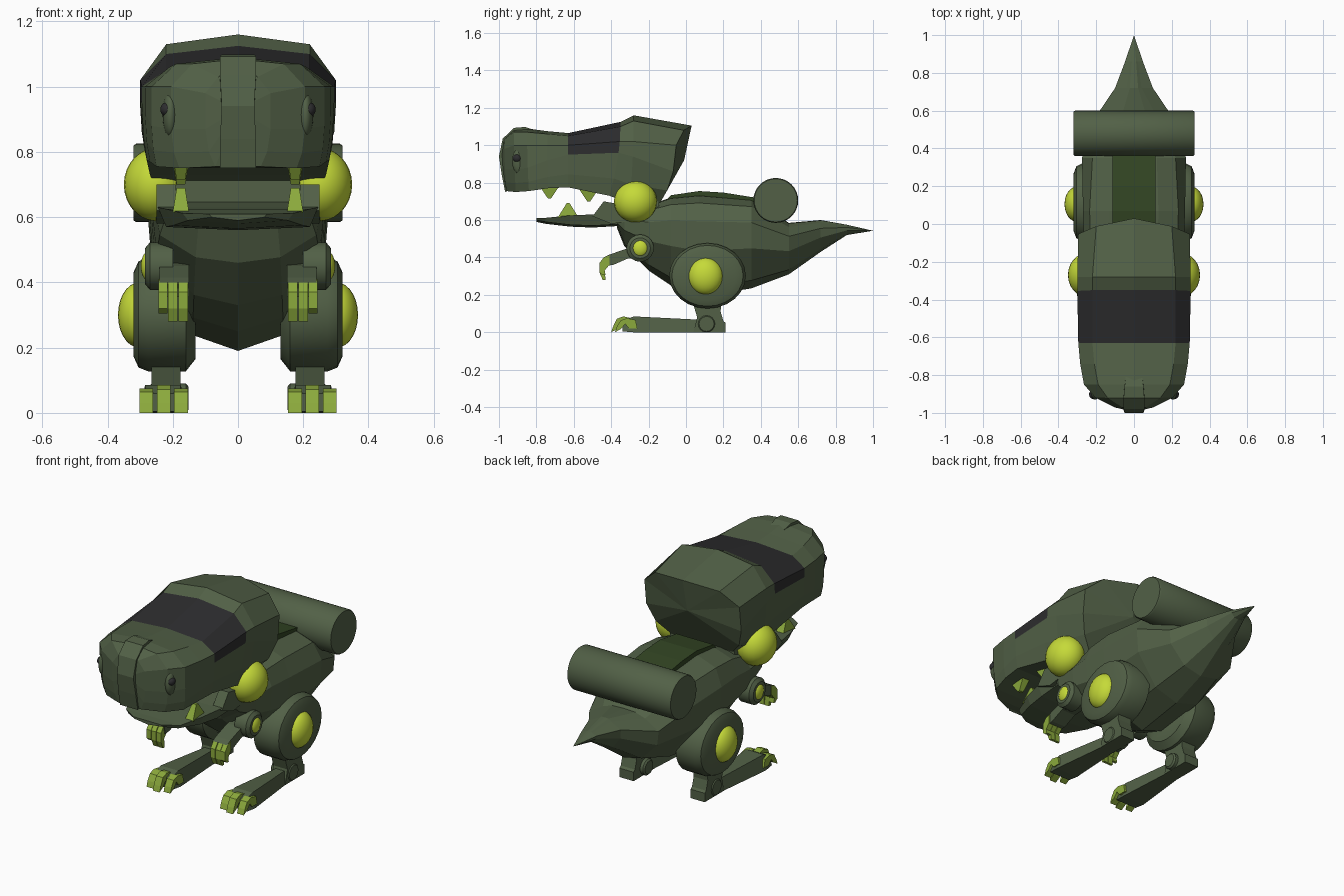
import bpy, bmesh
from math import sin, cos, pi
from mathutils import Matrix

if "Cube" in bpy.data.objects:
    bpy.data.objects.remove(bpy.data.objects["Cube"])

COLORS = {"olive": (.084, .118, .062), "yellow": (.56, .70, .04), "claw": (.26, .40, .045),
          "dark": (.026, .026, .028), "moss": (.032, .06, .017)}
MATS = {}
for key, c in COLORS.items():
    MATS[key] = bpy.data.materials.new(key)
    MATS[key].diffuse_color = (*c, 1)


def finish(name, bm, mat, mirror=False, smooth=False):
    bmesh.ops.recalc_face_normals(bm, faces=bm.faces[:])
    me = bpy.data.meshes.new(name)
    bm.to_mesh(me)
    bm.free()
    me.materials.append(MATS[mat])
    ob = bpy.data.objects.new(name, me)
    bpy.context.collection.objects.link(ob)
    if mirror:
        ob.modifiers.new("mirror", 'MIRROR').use_mirror_merge = False
    if smooth:
        bpy.ops.object.select_all(action='DESELECT')
        ob.select_set(True)
        bpy.context.view_layer.objects.active = ob
        bpy.ops.object.shade_smooth_by_angle(angle=0.6)
    return ob


def skin(rings, tips=(None, None)):
    """Join closed rings of points; ends are flat, or fans to a tip point."""
    bm = bmesh.new()
    rows = [[bm.verts.new(p) for p in r] for r in rings]
    n = len(rows[0])
    for a, b in zip(rows, rows[1:]):
        for i in range(n):
            bm.faces.new((a[i], a[(i + 1) % n], b[(i + 1) % n], b[i]))
    for row, tip in ((rows[0], tips[0]), (rows[-1], tips[1])):
        if tip:
            t = bm.verts.new(tip)
            for i in range(n):
                bm.faces.new((row[i], row[(i + 1) % n], t))
        else:
            bm.faces.new(row)
    return bm


def both(half):
    """Right half section, top centre to bottom centre, made into a full ring."""
    return half + [(-x, y, z) for x, y, z in half[-2:0:-1]]


def prism(name, profile, x0, x1, mat="olive", mirror=True):
    return finish(name, skin([[(x, y, z) for y, z in profile] for x in (x0, x1)]), mat, mirror)


def lathe(name, y, z, profile, ry=1, rz=1, mat="olive", mirror=True, seg=24):
    rings = [[(x, y + r * ry * cos(2 * pi * i / seg), z + r * rz * sin(2 * pi * i / seg))
              for i in range(seg)] for x, r in profile]
    return finish(name, skin(rings), mat, mirror, True)


def ball(name, pos, radii, mat):
    bm = bmesh.new()
    bmesh.ops.create_uvsphere(bm, u_segments=24, v_segments=14, radius=1,
                              matrix=Matrix.Translation(pos) @ Matrix.Diagonal((*radii, 1)))
    return finish(name, bm, mat, True, True)


# Head: y top, y bottom, z top, shoulder, upper, mid, bottom, half widths top, mid, bottom
HEAD = [(-.972, -.96, 1.04, 1.03, .98, .87, .755, .06, .10, .07),
        (-.92, -.91, 1.085, 1.07, 1.0, .87, .75, .14, .205, .18),
        (-.85, -.84, 1.09, 1.07, 1.0, .88, .755, .19, .265, .25),
        (-.74, -.74, 1.075, 1.06, 1.0, .92, .77, .21, .285, .27),
        (-.63, -.63, 1.065, 1.05, 1.0, .95, .775, .22, .295, .28),
        (-.35, -.41, 1.125, 1.10, 1.02, .96, .73, .22, .30, .27),
        (-.28, -.30, 1.16, 1.13, 1.02, .94, .69, .22, .30, .25),
        (.03, -.14, 1.105, 1.08, 1.0, .86, .69, .20, .295, .19)]
rings = []
for yt, yb, zt, zs, zu, zm, zb, wt, w, wb in HEAD:
    bow = 1.1 if yt > 0 else 0
    half = []
    for x, z in ((0, zt), (wt, zs), (w, zu), (w, zm), (w * .65 + wb * .35, zm * .4 + zb * .6), (wb, zb), (0, zb)):
        t = (zt - z) / (zt - zb)
        half.append((x, yt + (yb - yt) * t * t - bow * x * x * (1 - t), z))
    rings.append(both(half))
head = finish("head", skin(rings, ((0, -.995, .93), (0, -.01, .92))), "olive")
head.data.materials.append(MATS["dark"])
for f in head.data.polygons:            # dark visor band across the brow
    c = f.center
    if -.6 < c.y < -.4 and c.z > .95:
        f.material_index = 1

# Nose ridge and eyes
NOSE = [(-.78, 1.07, .04), (-.86, 1.098, .05), (-.92, 1.093, .055), (-.98, 1.035, .055),
        (-1, .94, .05), (-.985, .84, .055), (-.967, .75, .055)]
finish("nose_ridge", skin([[(-w, y, z), (w, y, z), (w, y * .8 - .14, z * .7 + .25), (-w, y * .8 - .14, z * .7 + .25)]
                           for y, z, w in NOSE]), "olive")
ball("eye_rim", (.207, -.888, .915), (.024, .042, .07), "olive")
ball("eye", (.217, -.902, .93), (.021, .024, .022), "dark")

# Lower jaw: y, z top, z bottom, half width
JAW = [(-.80, .61, .59, .09), (-.75, .612, .58, .17), (-.62, .625, .565, .22),
       (-.50, .63, .56, .245), (-.33, .65, .57, .25)]
finish("jaw", skin([both([(0, y, zt), (w, y, zt), (w * .9, y, zb + .01), (0, y, zb)])
                    for y, zt, zb, w in JAW]), "olive")
prism("jaw_side", [(-.5, .62), (-.44, .70), (-.33, .68), (-.25, .6), (-.4, .58)], .19, .25)
prism("throat", [(-.36, .58), (-.36, .72), (-.15, .74), (-.14, .62)], -.2, .2, mirror=False)

# Teeth
for i, (y, z, tip) in enumerate([(-.73, .785, .715), (-.52, .77, .70), (-.63, .615, .69)]):
    w = .055
    base = [(.15, y - w, z), (.2, y - w, z), (.2, y + w, z), (.15, y + w, z)]
    top = [(.162, y - .008, tip), (.188, y - .008, tip), (.188, y + .008, tip), (.162, y + .008, tip)]
    finish(f"tooth_{i}", skin([base, top]), "claw", True)

ball("jaw_hinge", (.25, -.27, .70), (.1, .115, .112), "yellow")

# Body and tail: y, z top, z bottom, half width top, half width middle
BODY = [(-.37, .62, .56, .2, .235), (-.33, .65, .46, .22, .25), (-.2, .68, .33, .22, .26),
        (-.08, .72, .25, .23, .265), (.07, .735, .19, .235, .27), (.35, .71, .235, .22, .275),
        (.55, .585, .31, .13, .215), (.72, .60, .43, .04, .1), (.86, .575, .52, .02, .047)]
rings = []
for y, zt, zb, wt, w in BODY:
    h = zt - zb
    rings.append(both([(0, y, zt), (wt * .55, y, zt - .01 * h), (wt, y, zt - .08 * h), (w, y, zt - .26 * h),
                       (w * .96, y, zt - .55 * h), (w * .52, y, zt - .91 * h), (0, y, zb)]))
finish("body_and_tail", skin(rings, (None, (0, 1, .543))), "olive")
prism("back_panel", [(-.15, .66), (-.08, .733), (.07, .755), (.2, .747), (.37, .72), (.37, .66)],
      -.115, .115, "moss", False)

# Roller across the tail root
lathe("back_roller", .48, .705, [(-.32, .115), (-.312, .12), (.312, .12), (.32, .115)], mirror=False, seg=32)

# Thighs
lathe("thigh", .115, .302, [(.13, .78), (.16, 1), (.275, 1), (.305, .93), (.32, .74)], .205, .175)
ball("hip_dome", (.303, .105, .30), (.065, .093, .1), "yellow")

# Shins, ankles and feet
prism("shin", [(.03, .18), (.19, .18), (.185, .11), (.2, .06), (.212, .05), (.212, 0),
               (.04, 0), (.06, .08)], .177, .265)
lathe("ankle", .11, .045, [(.152, .036), (.16, .045), (.265, .045), (.27, .04)], seg=16)
FOOT = [(-.34, .165, .295, .005, .06), (-.28, .16, .30, 0, .085), (.06, .18, .262, 0, .068)]
finish("foot", skin([[(a, y, z0), (b, y, z0), (b - .015, y, z1), (a + .015, y, z1)]
                     for y, a, b, z0, z1 in FOOT]), "olive", True)
for i, x in enumerate((.175, .228, .281)):
    d, s = (0, 1) if i == 1 else (.02, .88)
    prism(f"toe_claw_{i}", [(-.28 + d, .02), (-.29 + d, .075 * s), (-.335 + d, .085 * s),
                            (-.37 + d, .072 * s), (-.39 + d, .03), (-.40 + d, 0), (-.365 + d, .02),
                            (-.345 + d, .045), (-.325 + d, .02)], x - .021, x + .021, "claw")

# Shoulders, arms and hands
lathe("shoulder", -.245, .45, [(.2, .073), (.27, .073), (.285, .055)], seg=20)
ball("shoulder_dome", (.27, -.245, .45), (.028, .045, .048), "yellow")
prism("arm", [(-.22, .40), (-.24, .46), (-.31, .45), (-.41, .415), (-.44, .40), (-.43, .355),
              (-.39, .36), (-.31, .395)], .15, .24)
for i, x in enumerate((.168, .2, .23)):
    d = .025 if i == 2 else 0
    prism(f"finger_claw_{i}", [(-.41, .41), (-.44, .40), (-.463, .37), (-.463, .32), (-.445, .28 + d),
                               (-.43, .28 + d), (-.435, .33), (-.41, .36)], x - .014, x + .014, "claw")

for m in bpy.data.materials:
    if m.users and not m.is_grease_pencil:
        m.use_nodes = True
        m.node_tree.nodes["Principled BSDF"].inputs["Base Color"].default_value = m.diffuse_color
